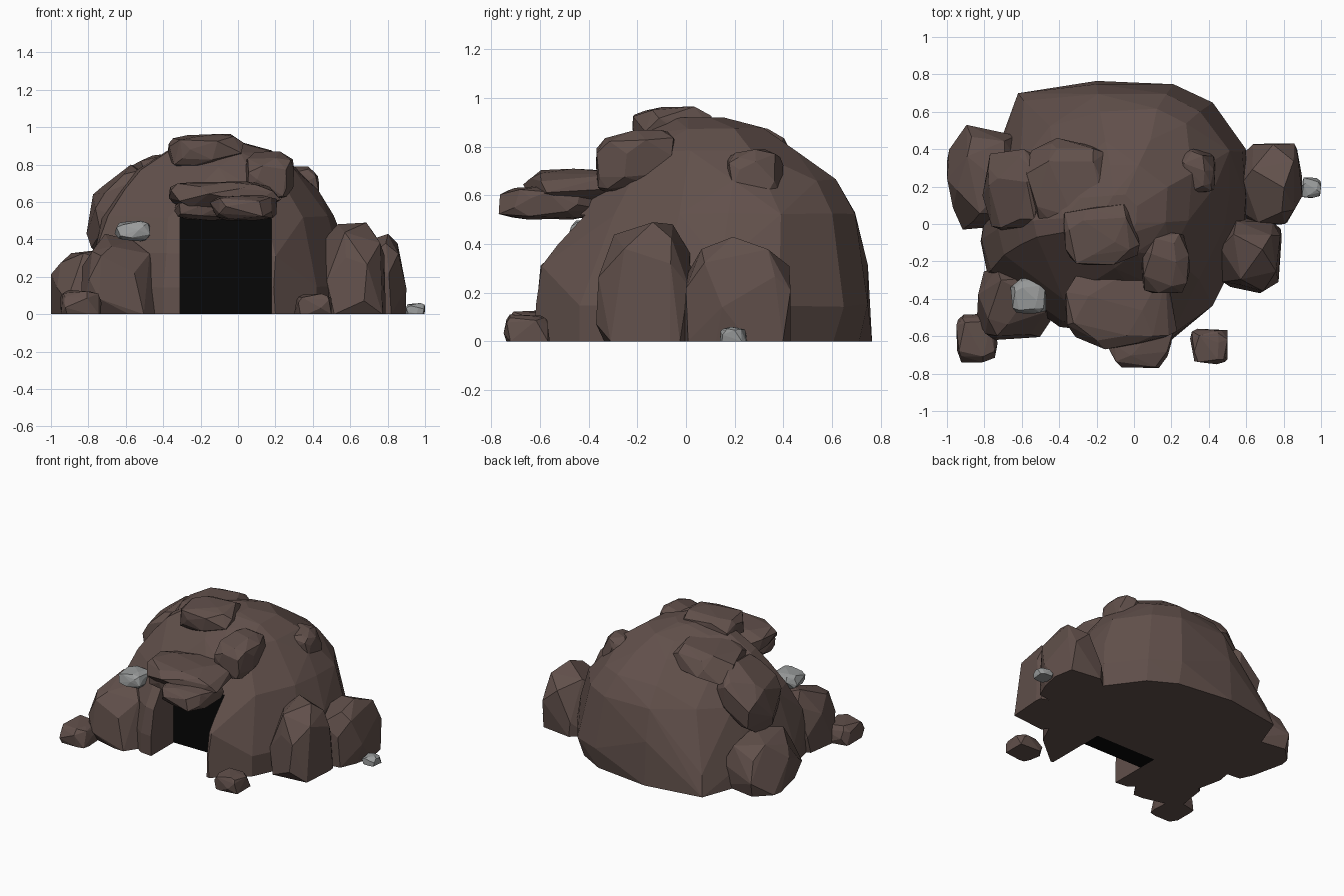
import bpy, bmesh, math, random

if "Cube" in bpy.data.objects:
    bpy.data.objects.remove(bpy.data.objects["Cube"])


def material(name, rgb):
    m = bpy.data.materials.new(name)
    m.diffuse_color = (*rgb, 1)
    m.use_nodes = True
    m.node_tree.nodes["Principled BSDF"].inputs["Base Color"].default_value = m.diffuse_color
    return m


BROWN = material("brown_stone", (0.12, 0.08, 0.07))
GREY = material("grey_stone", (0.32, 0.33, 0.33))
BLACK = material("dark_opening", (0.002, 0.002, 0.002))


def hull(name, points, mat, merge=6):
    """Flat-faced solid around a cloud of points."""
    bm = bmesh.new()
    for p in points:
        bm.verts.new(p)
    res = bmesh.ops.convex_hull(bm, input=bm.verts)
    junk = set(res["geom_interior"]) | set(res["geom_unused"])
    bmesh.ops.delete(bm, geom=[g for g in junk if isinstance(g, bmesh.types.BMVert)],
                     context='VERTS')
    bmesh.ops.dissolve_limit(bm, angle_limit=math.radians(merge),
                             verts=bm.verts, edges=bm.edges)
    bmesh.ops.recalc_face_normals(bm, faces=bm.faces)
    me = bpy.data.meshes.new(name)
    bm.to_mesh(me)
    bm.free()
    ob = bpy.data.objects.new(name, me)
    bpy.context.collection.objects.link(ob)
    me.materials.append(mat)
    return ob


def rock(name, x, y, z, seed, mat=BROWN, tilt=(0, 0), n=32, power=0.65):
    """Chipped boulder filling the given x, y, z ranges; ground rocks get a flat base."""
    rnd = random.Random(seed)
    pts = []
    for i in range(n):
        h = 1 - 2 * (i + 0.5) / n
        a = i * 2.39996 + rnd.uniform(-0.4, 0.4)
        r = math.sqrt(1 - h * h)
        d = (r * math.cos(a), r * math.sin(a), h)
        k = rnd.uniform(0.9, 1.06)
        p = [math.copysign(abs(c) ** power, c) * k for c in d]
        p[2] += tilt[0] * p[0] + tilt[1] * p[1]
        pts.append(p)
    grounded = z[0] == 0
    ranges = (x, y, (-0.85 * z[1], z[1]) if grounded else z)
    for axis, (lo, hi) in enumerate(ranges):
        a = min(p[axis] for p in pts)
        b = max(p[axis] for p in pts)
        for p in pts:
            p[axis] = lo + (hi - lo) * (p[axis] - a) / (b - a)
    if grounded:
        for p in pts:
            p[2] = max(p[2], 0)
    return hull(name, pts, mat)


def box(name, x, y, z, mat):
    return hull(name, [(a, b, c) for a in x for b in y for c in z], mat)


# Main mound: one outline, refitted to a smaller range at each height.
# The third value leans that side inward with height (sloping back left corner).
outline = [(-.40, -.53, 0), (-.1, -.57, 0), (.2, -.6, 0), (.42, -.42, 0), (.57, -.1, 0),
           (.62, .15, 0), (.6, .4, 0), (.42, .64, 0), (.22, .75, 0), (-.2, .765, .05),
           (-.62, .7, .4), (-.75, .35, .2), (-.82, -.08, 0), (-.78, -.26, 0)]
levels = [(0, -.82, .62, -.62, .765), (.15, -.82, .62, -.62, .768),
          (.32, -.80, .60, -.59, .75), (.52, -.73, .52, -.46, .705),
          (.66, -.64, .43, -.34, .62), (.78, -.54, .32, -.25, .46),
          (.87, -.38, .18, -.16, .32), (.92, -.22, .02, -.08, .16)]
rnd = random.Random(4)
cloud = []
for z, x0, x1, y0, y1 in levels:
    j = 0.01 if 0 < z < 0.9 else 0
    for x, y, lean in outline:
        if z > 0.2 and y < .6 and rnd.random() < 0.2:
            continue
        s = 1 - lean * z
        if z == 0 and x > 0.2 and y > 0.3:
            s = 0.95         # base tucks in at the back right
        cloud.append((s * (x0 + (x1 - x0) * (x + .82) / 1.44) + rnd.uniform(-j, j),
                      s * (y0 + (y1 - y0) * (y + .6) / 1.365) + rnd.uniform(-j, j),
                      z + rnd.uniform(-j, j)))
mound = hull("cave_mound", cloud, BROWN, 5)

# Doorway cut into the mound, closed by a black slab
cutter = box("doorway_cutter", (-.31, .18), (-1, -.16), (-.2, .52), BROWN)
cutter.hide_render = True
cutter.hide_viewport = True
mod = mound.modifiers.new("doorway", 'BOOLEAN')
mod.operation = 'DIFFERENCE'
mod.solver = 'EXACT'
mod.object = cutter
box("dark_doorway", (-.31, .18), (-.30, -.16), (0, .52), BLACK)

# Overhanging lintel rocks above the doorway
rock("lintel_upper", (-.37, .23), (-.67, -.24), (.56, .71), 11)
rock("lintel_lower", (-.15, .21), (-.77, -.34), (.50, .64), 12)
rock("lintel_left", (-.34, -.02), (-.60, -.30), (.50, .63), 13)

# Rocks leaning against the sides
rock("left_back_boulder", (-1, -.57), (-.03, .53), (0, .35), 21)
rock("left_front_boulder", (-.84, -.43), (-.62, -.22), (0, .43), 22)
rock("left_shoulder_rock", (-.81, -.48), (-.04, .40), (.32, .80), 23, tilt=(.5, 0))
rock("right_front_boulder", (.44, .79), (-.37, .04), (0, .49), 24)
rock("right_back_boulder", (.54, .90), (-.01, .43), (0, .43), 25)

# Rocks embedded in the upper mound
rock("crown_slab", (-.38, .03), (-.22, .11), (.78, .965), 31, tilt=(.15, 0))
rock("crown_left_slab", (-.58, -.15), (-.02, .46), (.66, .88), 32, tilt=(.4, 0))
rock("brow_rock", (.03, .30), (-.37, -.04), (.61, .87), 33, tilt=(0, .3))
rock("right_upper_rock", (.22, .435), (.16, .40), (.56, .79), 34)

# Loose stones on the ground and the grey stones
rock("loose_stone_left", (-.95, -.73), (-.74, -.48), (0, .13), 41, power=.45)
rock("loose_stone_right", (.30, .50), (-.75, -.56), (0, .11), 42, power=.45)
rock("grey_stone_top", (-.66, -.47), (-.48, -.29), (.39, .50), 43, GREY)
rock("grey_stone_ground", (.895, 1.0), (.14, .25), (0, .06), 44, GREY, power=.45)
